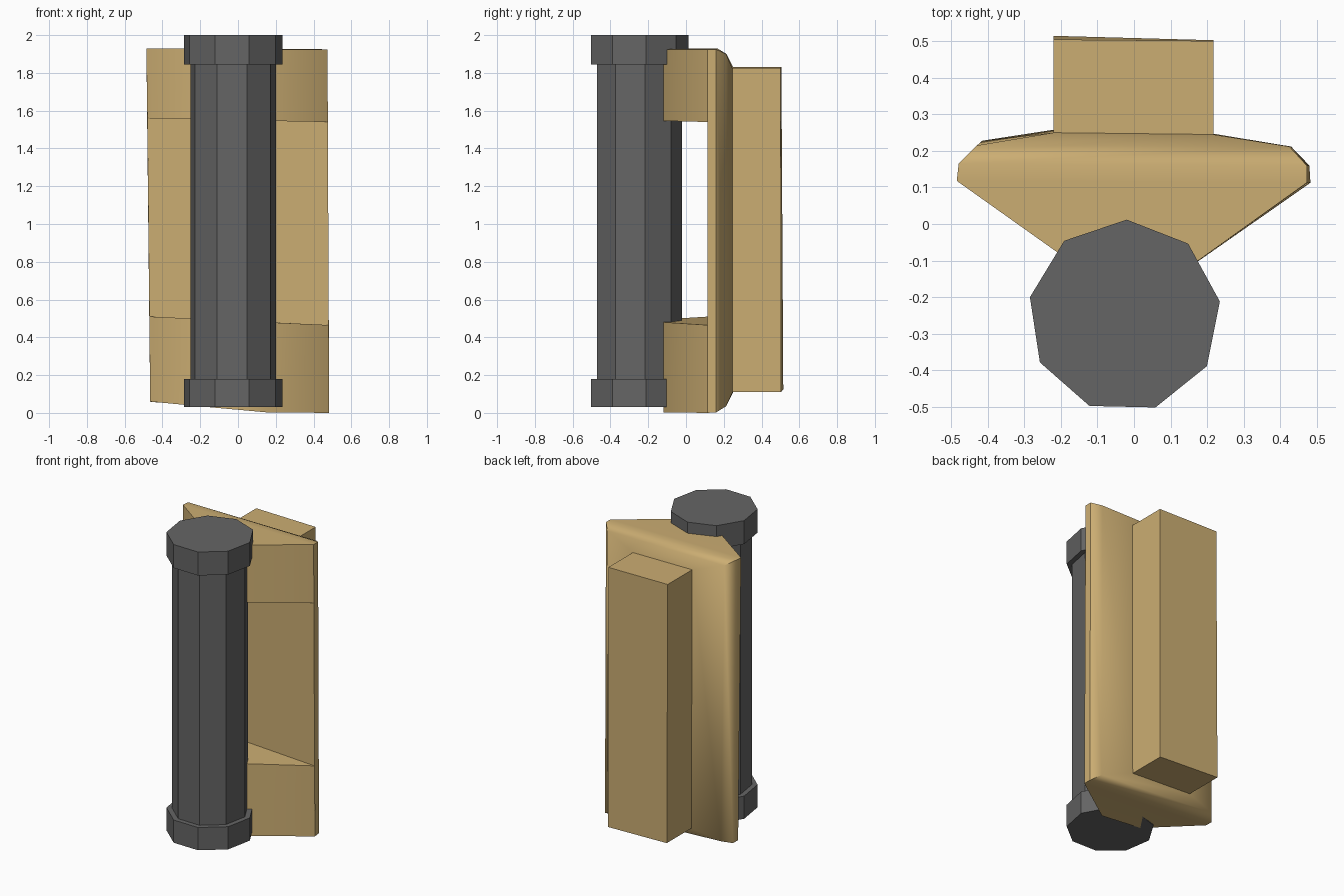
import bpy, bmesh, math

if "Cube" in bpy.data.objects:
    bpy.data.objects.remove(bpy.data.objects["Cube"])


def material(name, color):
    m = bpy.data.materials.new(name)
    m.diffuse_color = color
    m.use_nodes = True
    m.node_tree.nodes["Principled BSDF"].inputs["Base Color"].default_value = m.diffuse_color
    return m


def loft(bm, rings, cap_first=True, cap_last=True):
    """Skin a list of point rings with quads and optional end caps."""
    vs = [[bm.verts.new(p) for p in r] for r in rings]
    n = len(rings[0])
    for a, b in zip(vs, vs[1:]):
        for i in range(n):
            j = (i + 1) % n
            bm.faces.new((a[i], a[j], b[j], b[i]))
    if cap_first:
        bm.faces.new(vs[0][::-1])
    if cap_last:
        bm.faces.new(vs[-1])


def finish(bm, name, mat):
    bmesh.ops.remove_doubles(bm, verts=bm.verts, dist=0.0005)
    bmesh.ops.recalc_face_normals(bm, faces=bm.faces)
    me = bpy.data.meshes.new(name)
    bm.to_mesh(me)
    bm.free()
    me.materials.append(mat)
    ob = bpy.data.objects.new(name, me)
    bpy.context.collection.objects.link(ob)
    return ob


wood = material("wood", (0.60, 0.42, 0.17, 1))
iron = material("dark_metal", (0.13, 0.13, 0.13, 1))

# Nine-sided rod with a wider collar at each end
bm = bmesh.new()
profile = [(0.264, 0.03), (0.264, 0.18), (0.231, 0.18),
           (0.231, 1.845), (0.264, 1.845), (0.264, 2.0)]
angles = [math.radians(88.7 + 40 * i) for i in range(9)]
loft(bm, [[(-0.026 + r * math.cos(a), -0.252 + r * math.sin(a), z) for a in angles]
          for r, z in profile])
finish(bm, "rod", iron)

# Back plate with chamfered rim, stepping out to the mounting block
bm = bmesh.new()
tl, tr = (-0.485, 0.118, 1.93), (0.473, 0.113, 1.925)
br, bl = (0.483, 0.113, 0.0), (-0.465, 0.12, 0.06)
loft(bm, [
    [tl, tr, br, bl],
    [(-0.48, 0.165, 1.93), (0.473, 0.16, 1.925), (0.48, 0.16, 0.003), (-0.463, 0.17, 0.058)],
    [(-0.43, 0.215, 1.9), (0.425, 0.212, 1.9), (0.43, 0.212, 0.035), (-0.415, 0.228, 0.08)],
    [(-0.22, 0.25, 1.83), (0.217, 0.245, 1.825), (0.217, 0.247, 0.11), (-0.22, 0.258, 0.125)],
    [(-0.22, 0.505, 1.83), (0.217, 0.501, 1.825), (0.217, 0.503, 0.11), (-0.22, 0.515, 0.125)],
], cap_first=False)

# Upper and lower arms tapering forward to the rod
ul, ur = (-0.48, 0.118, 1.56), (0.476, 0.113, 1.54)
ll, lr = (-0.469, 0.12, 0.51), (0.48, 0.113, 0.465)
loft(bm, [[tl, tr, ur, ul],
          [(-0.15, -0.12, 1.928), (0.148, -0.12, 1.925), (0.148, -0.12, 1.546), (-0.15, -0.12, 1.553)]],
     cap_first=False)
loft(bm, [[ll, lr, br, bl],
          [(-0.15, -0.12, 0.495), (0.15, -0.12, 0.48), (0.15, -0.12, 0.003), (-0.15, -0.12, 0.03)]],
     cap_first=False)
# Plate face between the arms
bm.faces.new([bm.verts.new(p) for p in (ul, ur, lr, ll)])
bracket = finish(bm, "bracket", wood)

bpy.ops.object.select_all(action='DESELECT')
bracket.select_set(True)
bpy.context.view_layer.objects.active = bracket
bpy.ops.object.shade_smooth_by_angle(angle=math.radians(40))
